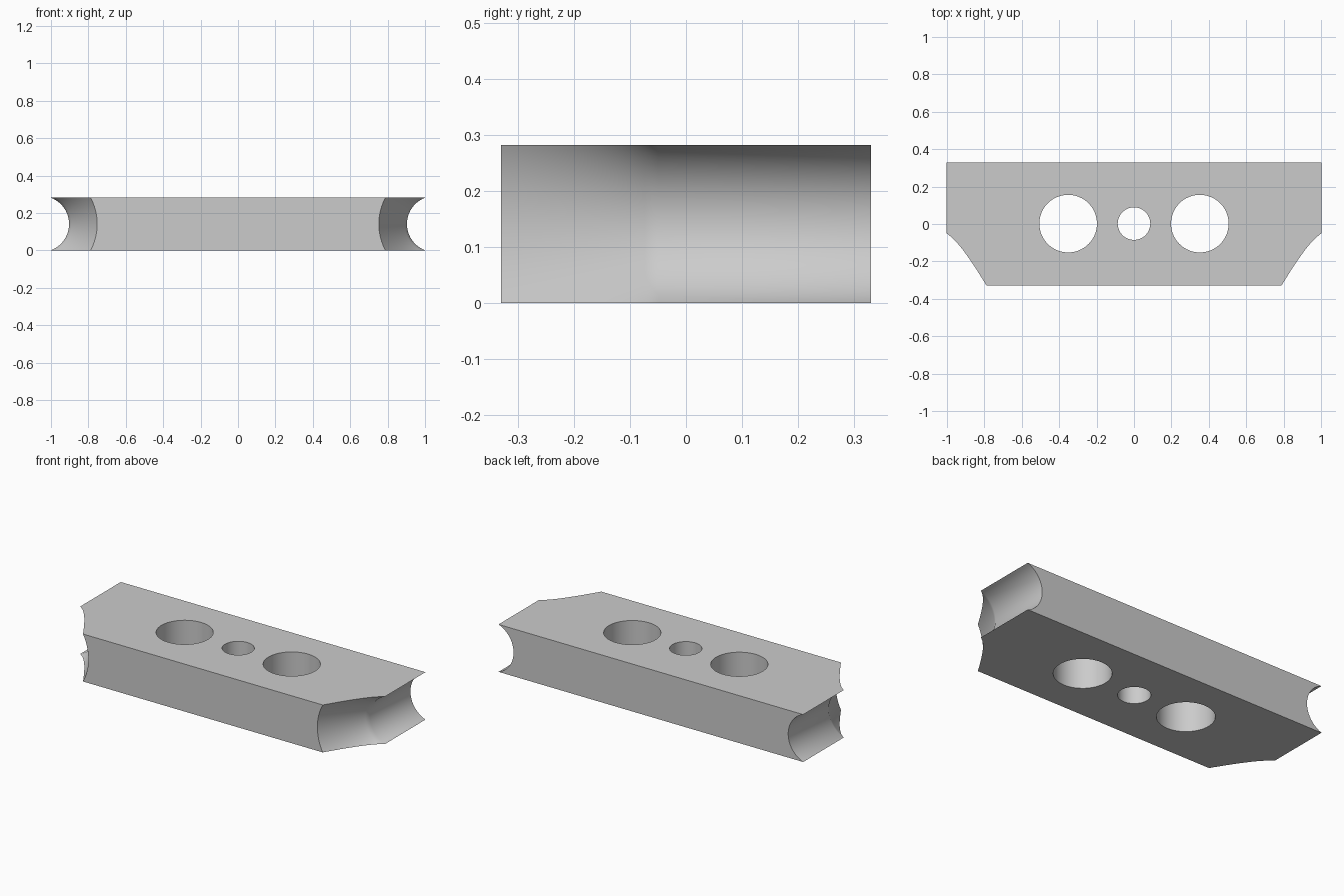
import bpy, bmesh, math

cube = bpy.data.objects.get("Cube")
if cube:
    bpy.data.objects.remove(cube, do_unlink=True)

HALF_Y, HEIGHT = 0.33, 0.282
MID = HEIGHT / 2
AXIS_X = 1.053          # axis of the end grooves
GROOVE_R, FLARE_R = 0.15, 0.30
FLARE_Y = -0.05         # where the groove starts to flare
ARC_STEPS, FLARE_STEPS = 24, 12

grey = bpy.data.materials.new("grey")
grey.use_nodes = True
colour = (0.6, 0.6, 0.6, 1)
grey.diffuse_color = colour
grey.node_tree.nodes["Principled BSDF"].inputs["Base Color"].default_value = colour


def section(y):
    """Cross-section of the bar: flat top and bottom, concave arc at each end."""
    t = max(0, (FLARE_Y - y) / (FLARE_Y + HALF_Y))
    r = GROOVE_R + (FLARE_R - GROOVE_R) * t
    a = math.asin(MID / r)
    angles = [a * (2 * i / ARC_STEPS - 1) for i in range(ARC_STEPS + 1)]
    side = [(AXIS_X - r * math.cos(b), MID + r * math.sin(b)) for b in angles]
    return [(x, y, z) for x, z in side] + [(-x, y, z) for x, z in reversed(side)]


# Bar lofted from back to front
bm = bmesh.new()
stations = [HALF_Y] + [FLARE_Y - (FLARE_Y + HALF_Y) * i / FLARE_STEPS
                       for i in range(FLARE_STEPS + 1)]
rings = [[bm.verts.new(p) for p in section(y)] for y in stations]
for r0, r1 in zip(rings, rings[1:]):
    for i in range(len(r0)):
        j = (i + 1) % len(r0)
        bm.faces.new((r0[i], r0[j], r1[j], r1[i]))
bm.faces.new(rings[0])
bm.faces.new(rings[-1])
bmesh.ops.recalc_face_normals(bm, faces=bm.faces)
# Merge the flat top and bottom strips into single faces
flat_edges = [e for e in bm.edges if len(e.link_faces) == 2
              and all(abs(f.normal.z) > 0.999 for f in e.link_faces)]
bmesh.ops.dissolve_edges(bm, edges=flat_edges, use_verts=False)
mesh = bpy.data.meshes.new("grooved_bar")
bm.to_mesh(mesh)
bm.free()
mesh.materials.append(grey)
bar = bpy.data.objects.new("grooved_bar", mesh)
bpy.context.collection.objects.link(bar)

# Through holes
cutters = []
for name, x, r in (("right_hole", -0.352, 0.154), ("centre_hole", 0, 0.087),
                   ("left_hole", 0.352, 0.154)):
    bpy.ops.mesh.primitive_cylinder_add(vertices=64, radius=r, depth=1,
                                        location=(x, 0.002, MID))
    cutter = bpy.context.object
    cutter.name = name + "_cutter"
    cutter.data.materials.append(grey)
    cutter.hide_render = True
    cutters.append(cutter)
    mod = bar.modifiers.new(name, "BOOLEAN")
    mod.operation = "DIFFERENCE"
    mod.solver = "EXACT"
    mod.object = cutter

bpy.ops.object.select_all(action="DESELECT")
bar.select_set(True)
bpy.context.view_layer.objects.active = bar
for mod in list(bar.modifiers):
    bpy.ops.object.modifier_apply(modifier=mod.name)
for cutter in cutters:
    bpy.data.objects.remove(cutter, do_unlink=True)
bpy.ops.object.shade_smooth_by_angle(angle=math.radians(30))
